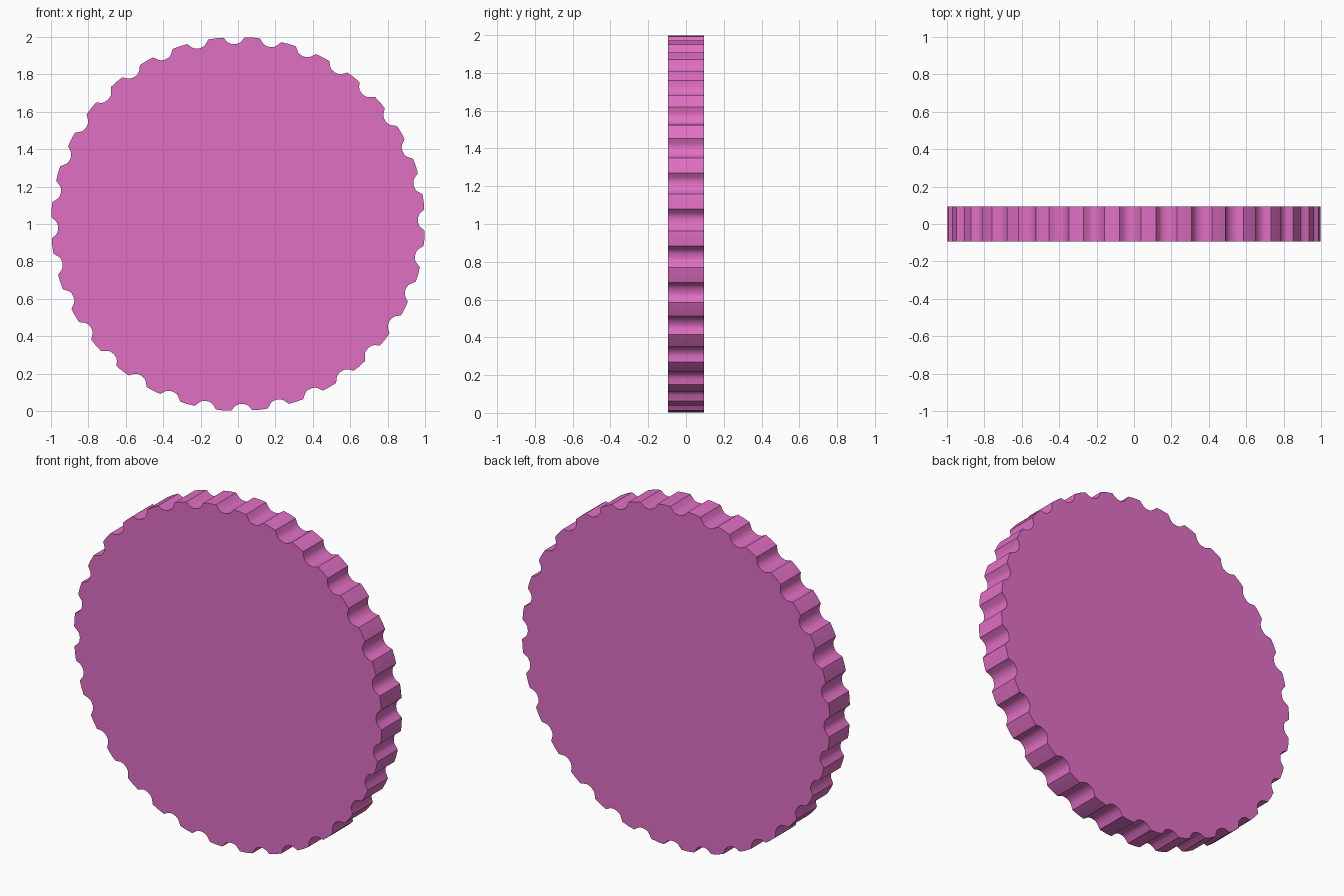
import bpy, bmesh
from math import sin, cos, radians

if "Cube" in bpy.data.objects:
    bpy.data.objects.remove(bpy.data.objects["Cube"])

TEETH = 32
PITCH = 360 / TEETH
VALLEY = 1.2          # angle of first groove
HALF = 0.094          # half thickness

# one tooth: (degrees from groove centre, radius) - rounded groove, flat crest
TOOTH = [(0, 0.962), (0.8, 0.963), (1.5, 0.967), (2.1, 0.974), (3.3, 0.999),
         (PITCH / 2, 1.0),
         (PITCH - 3.3, 0.999), (PITCH - 2.1, 0.974), (PITCH - 1.5, 0.967), (PITCH - 0.8, 0.963)]

# scalloped outline, extruded along y
bm = bmesh.new()
ring = []
for i in range(TEETH):
    for da, r in TOOTH:
        a = radians(VALLEY + i * PITCH + da)
        ring.append(bm.verts.new((r * cos(a), -HALF, 1 + r * sin(a))))
face = bm.faces.new(ring)
ext = bmesh.ops.extrude_face_region(bm, geom=[face])
moved = [v for v in ext["geom"] if isinstance(v, bmesh.types.BMVert)]
bmesh.ops.translate(bm, verts=moved, vec=(0, 2 * HALF, 0))
bmesh.ops.recalc_face_normals(bm, faces=bm.faces)

mesh = bpy.data.meshes.new("ridged_disc")
bm.to_mesh(mesh)
bm.free()
disc = bpy.data.objects.new("ridged_disc", mesh)
bpy.context.collection.objects.link(disc)

# pink plastic
mat = bpy.data.materials.new("pink")
mat.diffuse_color = (0.75, 0.16, 0.55, 1)
mat.use_nodes = True
mat.node_tree.nodes["Principled BSDF"].inputs["Base Color"].default_value = mat.diffuse_color
mesh.materials.append(mat)

# smooth grooves, crisp rims
bpy.context.view_layer.objects.active = disc
disc.select_set(True)
bpy.ops.object.shade_smooth_by_angle(angle=radians(30))
